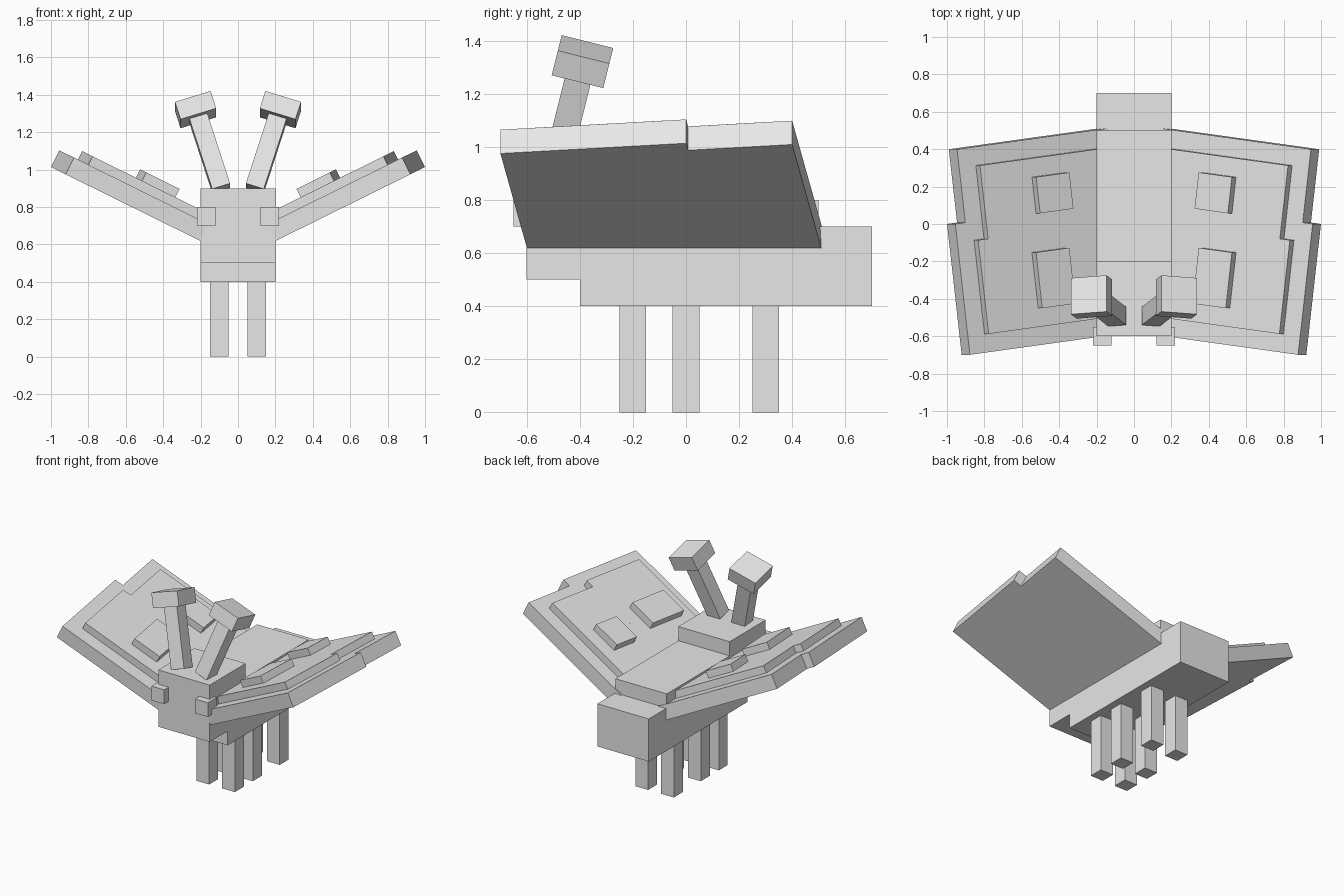
import bpy
import bmesh
import math
from mathutils import Matrix, Vector

cube = bpy.data.objects.get("Cube")
if cube:
    bpy.data.objects.remove(cube, do_unlink=True)

# Single flat colour
grey = bpy.data.materials.new("light_grey")
grey.use_nodes = True
grey.diffuse_color = (0.8, 0.8, 0.8, 1)
grey.node_tree.nodes["Principled BSDF"].inputs["Base Color"].default_value = (0.8, 0.8, 0.8, 1)


def box(name, lo, hi, frame=Matrix.Identity(4), mirror=False):
    """Box between two corners in a local frame, optionally mirrored to -x."""
    lo, hi = Vector(lo), Vector(hi)
    bm = bmesh.new()
    place = Matrix.Translation((lo + hi) / 2) @ Matrix.Diagonal((*(hi - lo), 1))
    bmesh.ops.create_cube(bm, size=1, matrix=frame @ place)
    if mirror:
        bmesh.ops.scale(bm, vec=(-1, 1, 1), verts=bm.verts)
        bmesh.ops.reverse_faces(bm, faces=bm.faces)
    mesh = bpy.data.meshes.new(name)
    bm.to_mesh(mesh)
    bm.free()
    mesh.materials.append(grey)
    obj = bpy.data.objects.new(name, mesh)
    bpy.context.collection.objects.link(obj)
    return obj


def pair(name, lo, hi, frame=Matrix.Identity(4)):
    box("left_" + name, lo, hi, frame)
    box("right_" + name, lo, hi, frame, mirror=True)


def tilted(origin, first, second):
    return Matrix.Translation(origin) @ first @ second


def rot(degrees, axis):
    return Matrix.Rotation(math.radians(degrees), 4, axis)


# Body and head
box("body", (-0.2, -0.4, 0.4), (0.2, 0.7, 0.7))
box("upper_body", (-0.2, -0.25, 0.65), (0.2, 0.5, 0.8))
box("head", (-0.2, -0.6, 0.5), (0.2, -0.2, 0.9))
pair("eye", (0.12, -0.65, 0.7), (0.22, -0.55, 0.8))

# Three pairs of legs
for place, y in (("front", -0.2), ("middle", 0.0), ("back", 0.3)):
    pair(place + "_leg", (0.05, y - 0.05, 0), (0.15, y + 0.05, 0.41))

# Antennae lean outwards and backwards
feeler = tilted((0.09, -0.495, 0.9), rot(-14, 'X'), rot(17.5, 'Y'))
pair("antenna_stalk", (-0.05, -0.05, 0), (0.05, 0.05, 0.41), feeler)
pair("antenna_tip", (-0.1, -0.1, 0.405), (0.1, 0.1, 0.505), feeler)

# Wings rise outwards, each with a raised layer and two raised spots
wing = tilted((0.11, 0.124, 0.574), rot(-26.3, 'Y'), rot(-7.1, 'Z'))
pair("front_wing", (0, -0.705, 0), (1, 0, 0.1), wing)
pair("back_wing", (0, 0, 0), (0.94, 0.395, 0.1), wing)
pair("front_wing_layer", (0, -0.605, 0.1), (0.9, -0.1, 0.15), wing)
pair("back_wing_layer", (0, -0.1, 0.1), (0.84, 0.295, 0.15), wing)
pair("front_wing_spot", (0.39, -0.505, 0.15), (0.59, -0.205, 0.2), wing)
pair("back_wing_spot", (0.34, 0, 0.15), (0.54, 0.195, 0.2), wing)
